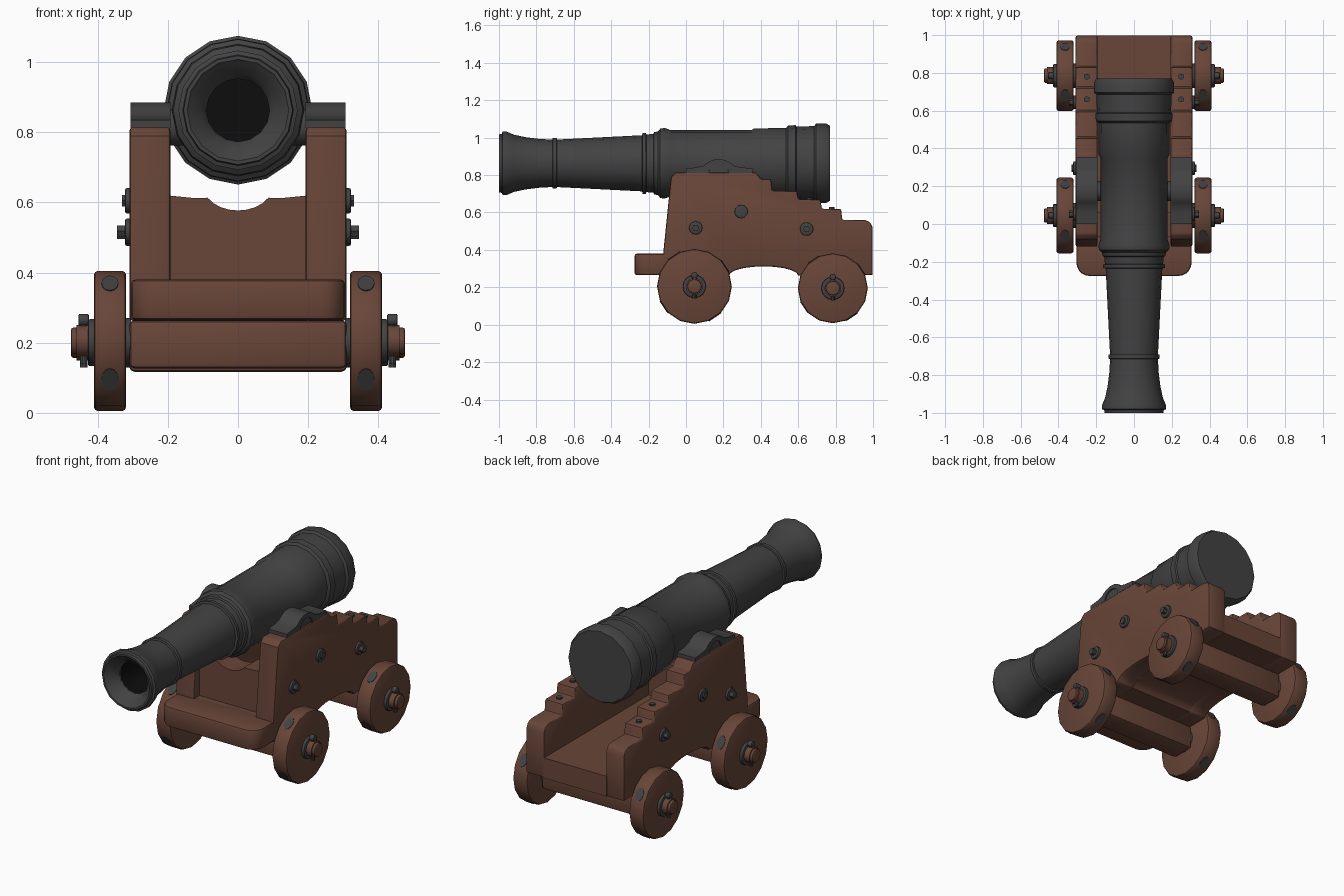
import bpy, bmesh, math
from mathutils import Matrix, Vector

cube = bpy.data.objects.get("Cube")
if cube:
    bpy.data.objects.remove(cube, do_unlink=True)


def material(name, rgb, rough):
    m = bpy.data.materials.new(name)
    m.use_nodes = True
    m.diffuse_color = (*rgb, 1)
    bsdf = m.node_tree.nodes["Principled BSDF"]
    bsdf.inputs["Base Color"].default_value = (*rgb, 1)
    bsdf.inputs["Roughness"].default_value = rough
    return m


WOOD = material("brown wood", (0.14, 0.06, 0.04), 0.8)
IRON = material("dark iron", (0.055, 0.055, 0.055), 0.7)
BLACK = material("bore black", (0.004, 0.004, 0.004), 0.9)


def finish(name, bm, *mats, angle=35):
    bmesh.ops.recalc_face_normals(bm, faces=bm.faces)
    me = bpy.data.meshes.new(name)
    bm.to_mesh(me)
    bm.free()
    ob = bpy.data.objects.new(name, me)
    bpy.context.collection.objects.link(ob)
    for m in mats:
        me.materials.append(m)
    bpy.ops.object.select_all(action='DESELECT')
    ob.select_set(True)
    bpy.context.view_layer.objects.active = ob
    bpy.ops.object.shade_smooth_by_angle(angle=math.radians(angle))
    return ob


def soften(bm, width, segments=2):
    """Round every edge sharper than 40 degrees."""
    bm.normal_update()
    edges = [e for e in bm.edges if e.calc_face_angle(0) > math.radians(40)]
    bmesh.ops.bevel(bm, geom=edges, offset=width, segments=segments,
                    profile=0.5, affect='EDGES', clamp_overlap=True)


def prism(name, outline, a, b, mat, axis="x", width=0.01):
    """Extrude an outline: (y, z) along x, (x, z) along y or (x, y) along z."""
    place = {"x": lambda p, t: (t, p[0], p[1]),
             "y": lambda p, t: (p[0], t, p[1]),
             "z": lambda p, t: (p[0], p[1], t)}[axis]
    bm = bmesh.new()
    face = bm.faces.new([bm.verts.new(place(p, a)) for p in outline])
    new = bmesh.ops.extrude_face_region(bm, geom=[face])["geom"]
    shift = Vector(place((0, 0), b - a))
    bmesh.ops.translate(bm, vec=shift, verts=[v for v in new if isinstance(v, bmesh.types.BMVert)])
    bmesh.ops.recalc_face_normals(bm, faces=bm.faces)
    if width:
        soften(bm, width)
    return finish(name, bm, mat)


def box(name, x, y, z, mat, width=0.01):
    return prism(name, [(y[0], z[0]), (y[1], z[0]), (y[1], z[1]), (y[0], z[1])], *x, mat, width=width)


def rod(name, a, b, y, z, r, mat, sides=16, width=0.0):
    """Cylinder lying along x."""
    pts = [(y + r * math.cos(t), z + r * math.sin(t))
           for t in (math.tau * i / sides for i in range(sides))]
    return prism(name, pts, a, b, mat, width=width)


def stud(name, x, y, z, r, h, mat):
    """Small upright cylinder."""
    pts = [(x + r * math.cos(t), y + r * math.sin(t))
           for t in (math.tau * i / 10 for i in range(10))]
    return prism(name, pts, z, z + h, mat, axis="z", width=0)


def arc(cy, cz, ry, rz, start, end, n):
    return [(cy + ry * math.cos(t), cz + rz * math.sin(t))
            for t in (math.radians(start + (end - start) * i / n) for i in range(n + 1))]


def lathe(name, profile, z, sides, mat):
    """Spin a (y, radius) profile about the y axis."""
    bm = bmesh.new()
    rings = [[bm.verts.new((r * math.sin(t), y, z + r * math.cos(t)))
              for t in (math.tau * i / sides for i in range(sides))] for y, r in profile]
    for p, q in zip(rings, rings[1:]):
        for i in range(sides):
            j = (i + 1) % sides
            bm.faces.new((p[i], p[j], q[j], q[i]))
    bm.faces.new(rings[-1])
    return finish(name, bm, mat)


# Gun barrel with moulded rings, flared muzzle and hollow bore
AXIS = 0.863
lathe("barrel", [
    (-0.93, 0.09), (-0.965, 0.105), (-0.99, 0.135), (-1.0, 0.145), (-1.0, 0.155), (-0.985, 0.158),
    (-0.98, 0.17), (-0.96, 0.17), (-0.92, 0.153), (-0.86, 0.14), (-0.78, 0.13), (-0.715, 0.127),
    (-0.712, 0.136), (-0.692, 0.136), (-0.69, 0.127), (-0.235, 0.15), (-0.232, 0.163),
    (-0.215, 0.163), (-0.212, 0.154), (-0.175, 0.157), (-0.17, 0.166), (-0.15, 0.17),
    (-0.138, 0.185), (-0.115, 0.189), (-0.08, 0.177), (0.35, 0.177), (0.365, 0.187),
    (0.535, 0.188), (0.545, 0.202), (0.585, 0.204), (0.59, 0.196), (0.685, 0.199),
    (0.695, 0.212), (0.75, 0.212), (0.77, 0.2)], AXIS, 16, IRON)
lathe("bore", [(-0.935, 0.0905), (-0.4, 0.0905)], AXIS, 32, BLACK)
rod("trunnion", -0.3, 0.3, 0.175, 0.815, 0.052, IRON)

# Stepped side cheeks with an arched underside
arch = arc(0.415, 0.262, 0.185, 0.05, 180, 0, 10)
cheek = [(-0.12, 0.262)] + arch + [
    (0.998, 0.265), (0.998, 0.52), (0.985, 0.548), (0.955, 0.56),
    (0.835, 0.56), (0.83, 0.62), (0.725, 0.62), (0.72, 0.67), (0.6, 0.67), (0.595, 0.715),
    (0.46, 0.715), (0.455, 0.78), (0.4, 0.78), (0.375, 0.815), (-0.055, 0.815), (-0.08, 0.79), (-0.12, 0.4)]

# Bed between the cheeks, following the same arch, and the front plank
bed = [(-0.1, 0.265)] + arch + [(0.998, 0.265), (0.998, 0.38), (-0.1, 0.38)]
prism("bed", bed, -0.2, 0.2, WOOD, width=0)
corner = arc(0.235, -0.205, 0.07, 0.07, -90, 0, 5)
plank = [(-x, y) for x, y in reversed(corner)] + corner + [(0.305, -0.08), (-0.305, -0.08)]
prism("front_plank", plank, 0.265, 0.38, WOOD, axis="z", width=0.012)

# Front transom with a hollow for the barrel
hollow = [(-0.12, 0.612)] + arc(0, 0.65, 0.1, 0.073, 210, 330, 8) + [(0.12, 0.612)]
prism("transom", [(-0.2, 0.37), (-0.2, 0.62)] + hollow + [(0.2, 0.62), (0.2, 0.37)],
      -0.07, 0.06, WOOD, axis="y", width=0)

# Trunnion strap outline
strap = ([(0.0, 0.812), (0.0, 0.835), (0.06, 0.842)] + arc(0.175, 0.805, 0.095, 0.08, 145, 35, 8)
         + [(0.29, 0.842), (0.355, 0.835), (0.355, 0.812), (0.235, 0.812)]
         + arc(0.175, 0.812, 0.054, 0.05, 0, 180, 8) + [(0.115, 0.812)])

AXLES = (("front", 0.045, 0.205, 0.2), ("rear", 0.785, 0.195, 0.187))
for end, y, z, r in AXLES:
    box(end + "_axle_beam", (-0.31, 0.31), (y - 0.07, y + 0.07), (z - 0.078, 0.264), WOOD, 0.015)

for side, s in (("left", 1), ("right", -1)):
    prism(side + "_cheek", cheek, s * 0.193, s * 0.309, WOOD)
    prism(side + "_trunnion_strap", strap, s * 0.192, s * 0.307, IRON, width=0)

    # Side bolts with washers and nuts
    for y, z, reach in ((0.052, 0.518, 0.345), (0.295, 0.605, 0.33), (0.645, 0.512, 0.345)):
        rod(side + "_bolt_washer", s * 0.3, s * 0.322, y, z, 0.036, IRON, 12, 0.005)
        rod(side + "_bolt_nut", s * 0.31, s * reach, y, z, 0.019, IRON, 6)
    # Bolt heads on the steps
    for y, z in ((0.78, 0.618), (0.66, 0.668)):
        stud(side + "_step_bolt", s * 0.25, y, z, 0.016, 0.012, IRON)

    # Wheels, iron tread patches, axle ends and linch pins
    for end, y, z, r in AXLES:
        tag = f"{end}_{side}_"
        rod(tag + "wheel", s * 0.319, s * 0.411, y, z, r, WOOD, 16, 0.012)
        rod(tag + "inner_washer", s * 0.305, s * 0.322, y, z, 0.065, IRON)
        rod(tag + "outer_washer", s * 0.405, s * 0.428, y, z, 0.062, IRON, 16, 0.006)
        rod(tag + "axle_arm", s * 0.3, s * 0.46, y, z, 0.045, WOOD, 16)
        rod(tag + "axle_tip", s * 0.455, s * 0.476, y, z, 0.038, WOOD, 16, 0.006)
        stud(tag + "linch_pin", s * 0.44, y, z - 0.065, 0.011, 0.135, IRON)
        rod(tag + "pin_head", s * 0.425, s * 0.455, y, z + 0.06, 0.018, IRON, 8, 0.005)
        bm = bmesh.new()
        for k in range(4):
            t = math.radians(33.75 + 90 * k)
            spin = Matrix.Rotation(t, 4, 'X')
            flat = r * math.cos(math.pi / 16) + 0.001
            place = (Matrix.Translation((s * 0.365, y, z)) @ spin
                     @ Matrix.Translation((0, flat, 0)) @ Matrix.Rotation(math.pi / 2, 4, 'X'))
            plate = bmesh.ops.create_cone(bm, cap_ends=True, segments=12, radius1=1, radius2=1, depth=0.004)
            bmesh.ops.transform(bm, matrix=place @ Matrix.Diagonal((0.024, r * 0.19, 1, 1)), verts=plate["verts"])
        finish(tag + "tread_patches", bm, IRON)
